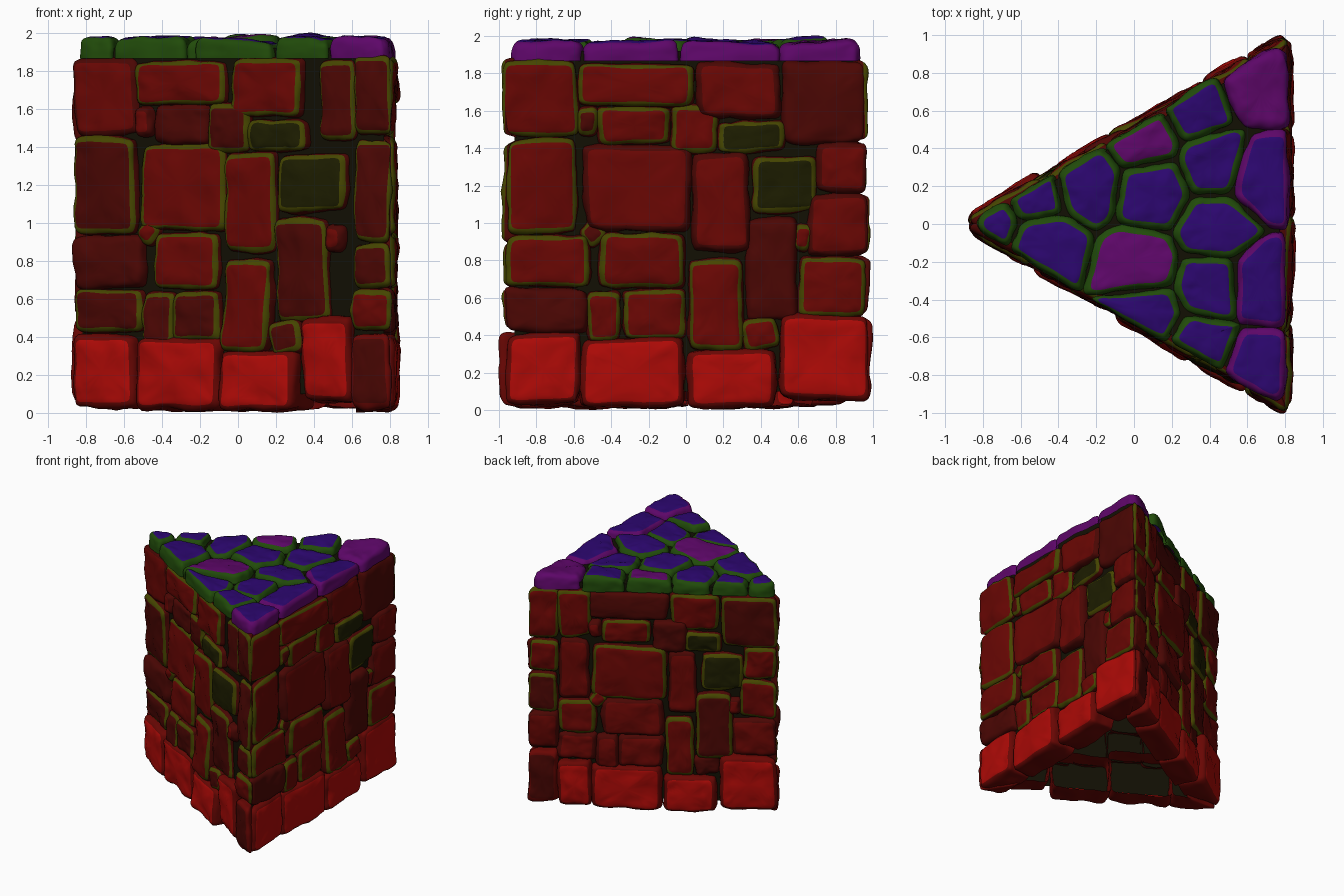
import bpy, bmesh, math, random
from mathutils import Vector, Matrix

if "Cube" in bpy.data.objects:
    bpy.data.objects.remove(bpy.data.objects["Cube"])

random.seed(4)
CX = 0.24            # centre of the triangle
R3 = math.sqrt(3)

def material(name, rgb):
    m = bpy.data.materials.new(name)
    m.diffuse_color = (*rgb, 1)
    m.use_nodes = True
    m.node_tree.nodes["Principled BSDF"].inputs["Base Color"].default_value = m.diffuse_color
    return m

MATS = [material("olive_edges", (0.06, 0.06, 0.0)),
        material("dark_red", (0.14, 0.002, 0.001)),
        material("bright_red", (0.42, 0.003, 0.002)),
        material("deep_blue", (0.025, 0.002, 0.16)),
        material("purple", (0.11, 0.002, 0.14)),
        material("deep_red", (0.07, 0.002, 0.001)),
        material("moss_black", (0.012, 0.012, 0.0)),
        material("green", (0.015, 0.07, 0.003))]
OLIVE, RED, BRIGHT, BLUE, PURPLE, DEEP, MOSS, GREEN = range(8)
DARK = material("dark_mortar", (0.006, 0.005, 0.001))

# stones of one wall: left, bottom, right, top (tilted ones come first)
STONES = [
    (-.55, .90, -.45, 1.00), (.31, .32, .49, .49),
    (-.96, .03, -.57, .41), (-.56, .02, -.01, .39), (.01, .00, .47, .32),
    (.51, .06, .98, .50), (-.97, .42, -.53, .65), (-.52, .36, -.35, .64),
    (-.34, .38, .00, .64), (.02, .32, .30, .81), (.33, .48, .59, 1.02),
    (.61, .50, .95, .82), (-.96, .66, -.53, .93), (-.46, .65, -.01, .95),
    (-.96, .94, -.58, 1.45), (-.54, .96, .02, 1.41), (.04, .85, .33, 1.37),
    (.36, 1.06, .69, 1.36), (.59, .86, .66, .98), (.66, .83, .97, 1.15),
    (.70, 1.16, .97, 1.43), (-.99, 1.46, -.58, 1.87), (-.57, 1.47, -.49, 1.60),
    (-.47, 1.42, -.09, 1.62), (-.08, 1.37, .17, 1.63), (.17, 1.38, .52, 1.54),
    (-.57, 1.63, .03, 1.85), (.06, 1.56, .50, 1.86), (.53, 1.43, .96, 1.86),
]
TILT = {0: 0.8, 1: 0.2}
MOSSY = {17, 25}     # the blackish stones

# cell centres of the top paving
TOP = [(-.77, .02), (-.53, .16), (-.26, .22), (-.48, -.10), (.10, .17), (.05, .46),
       (.33, .62), (.65, .74), (.43, .32), (.68, .25), (.03, -.22), (.43, -.02),
       (.06, -.48), (.41, -.33), (.67, -.32), (.36, -.66), (.64, -.77)]

def chop(poly):
    """Outline with cut corners and a midpoint on each side."""
    out = []
    for i, p in enumerate(poly):
        q = poly[(i + 1) % len(poly)]
        c = min(0.3, 0.024 / max((q - p).length, 1e-4))
        out += [p.lerp(q, c), p.lerp(q, 0.5), p.lerp(q, 1 - c)]
    return out

def stone(bm, poly, place, outer, inner, mat, side, edge=OLIVE):
    """Pillow-faced stone, open at the back; place maps (u, v, depth) to space."""
    ring = chop(poly)
    mid = sum(ring, Vector((0, 0))) / len(ring)
    slope = Vector((random.uniform(-.06, .06), random.uniform(-.06, .06)))
    loops = []
    for inset, depth in ((0, inner), (0, outer - .055), (.008, outer - .022),
                         (.032, outer - .002), (.09, outer + .004)):
        loop = []
        for p in ring:
            d = mid - p
            q = p + d * min(inset / max(d.length, 1e-4), 0.75)
            tilt = slope.dot(q - mid) if depth > outer - .03 else 0
            loop.append(bm.verts.new(place(q.x, q.y, depth + tilt)))
        loops.append(loop)
    n = len(ring)
    for k, (a, b) in enumerate(zip(loops, loops[1:])):
        for i in range(n):
            j = (i + 1) % n
            f = bm.faces.new((a[i], a[j], b[j], b[i]))
            f.material_index = (side, side, edge, mat)[k]
    bm.faces.new(loops[-1]).material_index = mat

rough = bpy.data.textures.new("stone_roughness", 'CLOUDS')
rough.noise_scale = 0.16

def finish(bm, name):
    me = bpy.data.meshes.new(name)
    bm.to_mesh(me)
    bm.free()
    for m in MATS:
        me.materials.append(m)
    for p in me.polygons:
        p.use_smooth = True
    ob = bpy.data.objects.new(name, me)
    bpy.context.collection.objects.link(ob)
    sub = ob.modifiers.new("round", 'SUBSURF')
    sub.levels = sub.render_levels = 2
    dis = ob.modifiers.new("rough", 'DISPLACE')
    dis.texture, dis.strength, dis.mid_level = rough, 0.045, 0.5

# layouts of the front and back walls make room for the right wall's corner stones
def front_layout():
    shift = lambda u: u - .06 if -.3 < u < .53 else max(u, -.95)
    out = [(i, shift(l), b, min(shift(r), .74), t)
           for i, (l, b, r, t) in enumerate(STONES) if l < .6]
    return out + [(99, .75, b, .98, t) for b, t in
                  ((.02, .42), (.43, .65), (.66, .89), (.9, 1.44), (1.46, 1.88))]

def back_layout():
    shift = lambda u: u + .07 if -.75 < u < .2 else max(-.74, min(u, .95))
    out = [(i, shift(l), b, shift(r), t) for i, (l, b, r, t) in enumerate(STONES)]
    return out + [(99, -.98, b, -.75, t) for b, t in
                  ((.06, .5), (.51, .82), (.83, 1.15), (1.16, 1.43), (1.44, 1.87))]

# three walls sharing one stone layout, mitred at the corners
def wall(name, angle, layout):
    n = Vector((math.cos(angle), math.sin(angle), 0))
    t = Vector((-n.y, n.x, 0))

    def place(u, v, d):
        lim = R3 * d + 0.03
        return Vector((CX, 0, v)) + n * d + t * max(-lim, min(lim, u))

    bm = bmesh.new()
    for i, l, b, r, top in layout:
        c = Vector(((l + r) / 2, (b + top) / 2))
        rot = Matrix.Rotation(TILT.get(i, random.uniform(-.025, .025)), 2)
        grow = 0.02 if r - l < 0.13 else 0.011
        poly = []
        for x, y in ((l, b), (r, b), (r, top), (l, top)):
            p = Vector((x, y)) - c
            p += Vector((math.copysign(grow, p.x) + random.uniform(-.012, .012),
                         math.copysign(grow - .003, p.y) + random.uniform(-.008, .008)))
            p = c + rot @ p
            poly.append(Vector((p.x, max(p.y, .01))))
        base = top < 0.55 and b < 0.1
        outer = (0.598 if base else 0.58) + random.uniform(-.012, .012)
        mat = BRIGHT if base and i != 99 else random.choice((RED, RED, DEEP))
        if i in MOSSY:
            mat = MOSS
        stone(bm, poly, place, outer, 0.38 if base else 0.5, mat,
              RED if base else DEEP, RED if base else random.choice((OLIVE, OLIVE, DEEP)))
    finish(bm, name)

wall("right_wall", 0, [(i, *s) for i, s in enumerate(STONES)])
wall("back_wall", math.radians(120), back_layout())
wall("front_wall", math.radians(-120), front_layout())

# top paving: cells clipped to the triangle
def clip(poly, point, normal):
    out = []
    for i, p in enumerate(poly):
        q = poly[(i + 1) % len(poly)]
        a, b = (p - point).dot(normal), (q - point).dot(normal)
        if a <= 0:
            out.append(p)
        if a * b < 0:
            out.append(p.lerp(q, a / (a - b)))
    return out

def direction(deg):
    return Vector((math.cos(math.radians(deg)), math.sin(math.radians(deg))))

bm = bmesh.new()
centre = Vector((CX, 0))
seeds = [Vector(s) for s in TOP]
for s in seeds:
    poly = [Vector(p) for p in ((-2, -2), (2, -2), (2, 2), (-2, 2))]
    for a in (0, 120, 240):
        side = 0.572 + random.uniform(-.012, .012)
        poly = clip(poly, centre + direction(a) * side, direction(a))
        poly = clip(poly, centre + direction(a + 60) * 1.07, direction(a + 60))
    for o in seeds:
        if o != s:
            d = (o - s).normalized()
            poly = clip(poly, (s + o) / 2 - d * 0.003, d)
    rim = PURPLE if s.x > .6 else GREEN
    stone(bm, poly, lambda u, v, d: Vector((u, v, d)),
          1.972 + random.uniform(-.012, .01), 1.865,
          random.choice((BLUE, BLUE, PURPLE)), rim, rim)
finish(bm, "top_paving")

# mortar shell behind the stones, open underneath
bm = bmesh.new()
low, high = [], []
for a in (60, 180, 300):
    p = centre + direction(a) * 1.06
    low.append(bm.verts.new((p.x, p.y, 0.1)))
    high.append(bm.verts.new((p.x, p.y, 1.92)))
for i in range(3):
    j = (i + 1) % 3
    bm.faces.new((low[i], low[j], high[j], high[i]))
bm.faces.new(high)
me = bpy.data.meshes.new("mortar_shell")
bm.to_mesh(me)
bm.free()
me.materials.append(DARK)
bpy.context.collection.objects.link(bpy.data.objects.new("mortar_shell", me))
